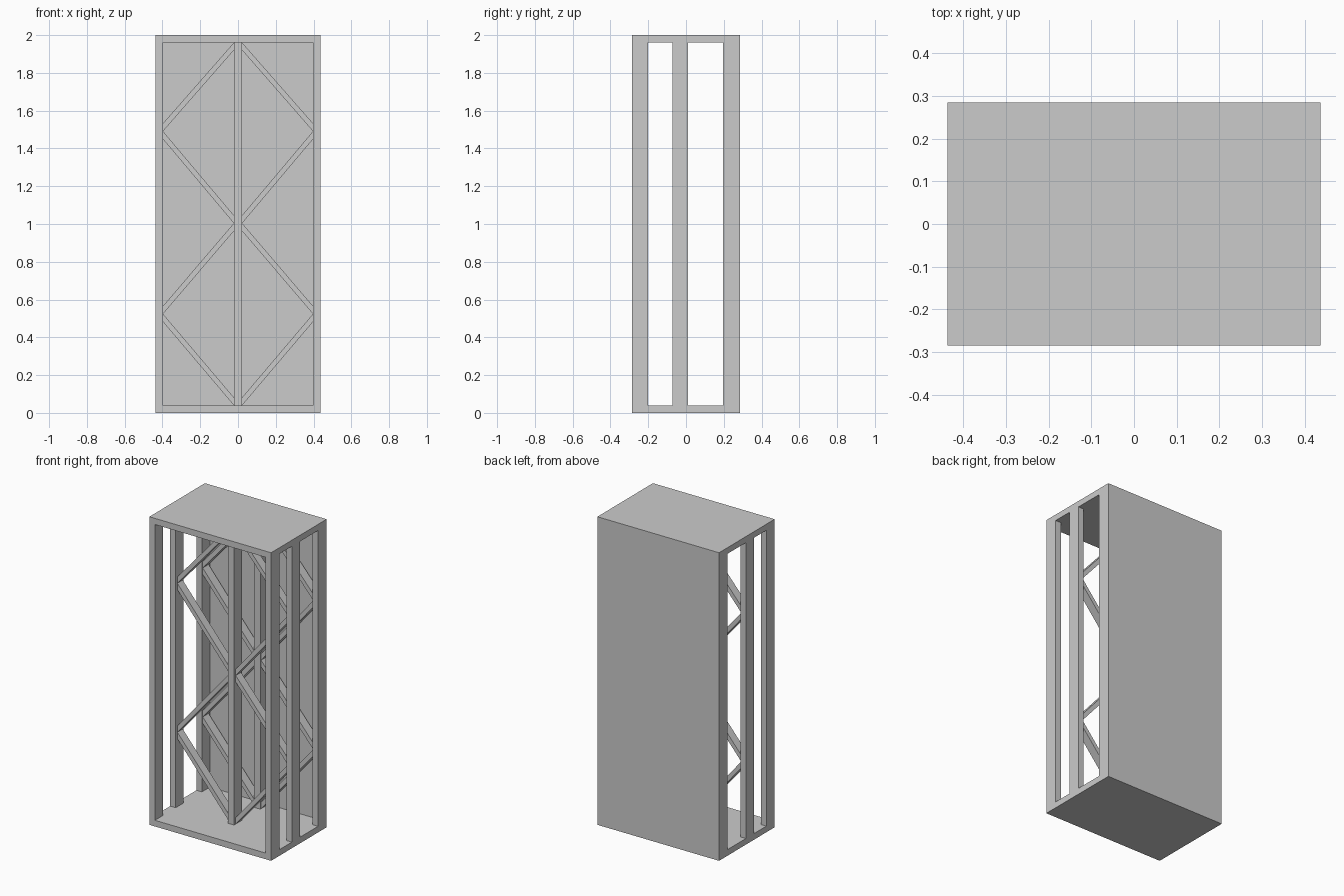
import bpy

if "Cube" in bpy.data.objects:
    bpy.data.objects.remove(bpy.data.objects["Cube"])

W, D, H = 0.437, 0.285, 2.0   # half width, half depth, height
T = 0.04                      # board thickness
IN = W - T                    # inner face of the side posts
C = 0.022                     # half width of the centre posts


def prism(name, profile, y0, y1):
    """Extrude an x/z profile from y0 to y1."""
    n = len(profile)
    verts = [(x, y, z) for y in (y0, y1) for x, z in profile]
    faces = [tuple(range(n)), tuple(range(2 * n - 1, n - 1, -1))]
    faces += [(i, i + n, (i + 1) % n + n, (i + 1) % n) for i in range(n)]
    mesh = bpy.data.meshes.new(name)
    mesh.from_pydata(verts, [], faces)
    obj = bpy.data.objects.new(name, mesh)
    bpy.context.collection.objects.link(obj)
    return obj


def box(name, x0, x1, y0, y1, z0, z1):
    return prism(name, [(x0, z0), (x1, z0), (x1, z1), (x0, z1)], y0, y1)


def mirror(obj):
    obj.modifiers.new("mirror_x", 'MIRROR').use_axis[0] = True


# Top and bottom boards, thin back panel
box("bottom_board", -W, W, -D, D, 0, T)
box("top_board", -W, W, -D, D, H - T, H)
box("back_panel", -IN, IN, D - 0.006, D, T, H - T)

# Side posts: front, middle and back pairs
for name, y0, y1 in (("front", -D, -0.2), ("middle", -0.072, 0.01), ("back", 0.197, D)):
    mirror(box(name + "_side_post", IN, W, y0, y1, T, H - T))

# Truss braces: z of the lower edge at the centre post and at the side post
braces = [(1.92, 1.491), (1.004, 1.449), (0.962, 0.524), (T, 0.482)]
V = 0.042                     # vertical thickness of a brace

for name, y0, y1, b0, b1 in (("middle", -0.072, 0.01, -0.055, 0.0),
                             ("back", 0.197, D - 0.006, 0.205, 0.265)):
    # Centre post of this frame
    box(name + "_centre_post", -C, C, y0, y1, T, H - T)
    # Zigzag braces on both sides
    for i, (zc, zs) in enumerate(braces):
        brace = prism(f"{name}_brace_{i + 1}",
                      [(C, zc), (IN, zs), (IN, zs + V), (C, min(zc + V, H - T))], b0, b1)
        mirror(brace)
